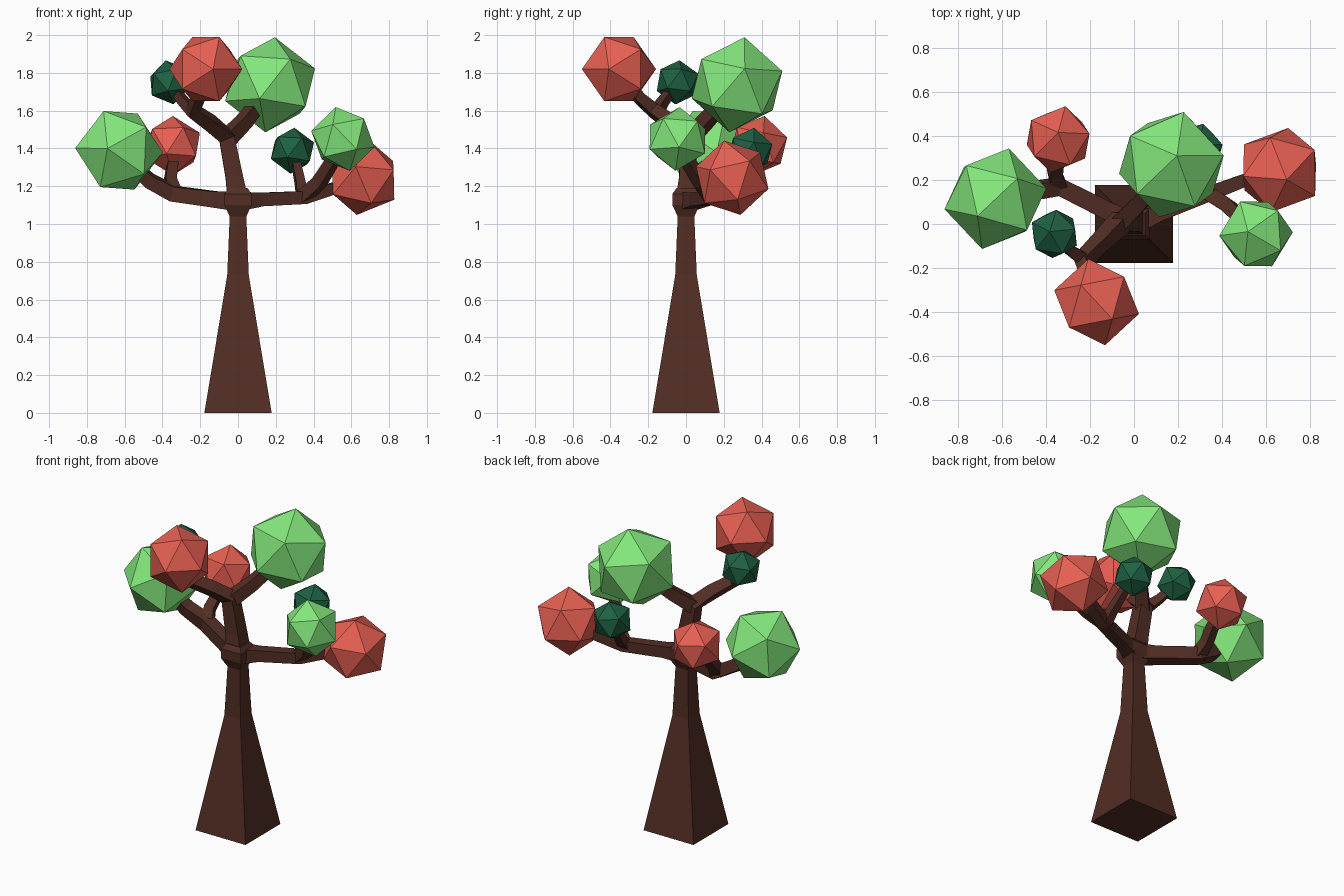
import bpy, bmesh
from mathutils import Vector, Matrix

if "Cube" in bpy.data.objects:
    bpy.data.objects.remove(bpy.data.objects["Cube"])


def material(name, rgb):
    m = bpy.data.materials.new(name)
    m.diffuse_color = (*rgb, 1)
    m.use_nodes = True
    m.node_tree.nodes["Principled BSDF"].inputs["Base Color"].default_value = m.diffuse_color
    return m


BARK = material("bark", (0.085, 0.027, 0.018))
LIGHT = material("light_green", (0.23, 0.80, 0.20))
DARK = material("dark_green", (0.013, 0.12, 0.055))
RED = material("red", (0.80, 0.115, 0.085))


def finish(bm, name, mat):
    bmesh.ops.recalc_face_normals(bm, faces=bm.faces)
    me = bpy.data.meshes.new(name)
    bm.to_mesh(me)
    bm.free()
    me.materials.append(mat)
    ob = bpy.data.objects.new(name, me)
    bpy.context.collection.objects.link(ob)
    return ob


def limb(name, path):
    """Square tapered tube along (x, y, z, half_width) points."""
    bm = bmesh.new()
    pts = [Vector(p[:3]) for p in path]
    side, rings = None, []
    for i, p in enumerate(pts):
        d = (pts[min(i + 1, len(pts) - 1)] - pts[max(i - 1, 0)]).normalized()
        if side is None:
            side = Vector((1, 0, 0)) if abs(d.z) > 0.8 else Vector((0, 0, 1)).cross(d)
        side = (side - d * side.dot(d)).normalized()
        up = d.cross(side)
        r = path[i][3]
        rings.append([bm.verts.new(p + side * a * r + up * b * r)
                      for a, b in ((1, 1), (-1, 1), (-1, -1), (1, -1))])
    for lo, hi in zip(rings, rings[1:]):
        for k in range(4):
            n = (k + 1) % 4
            bm.faces.new((lo[k], lo[n], hi[n], hi[k]))
    bm.faces.new(rings[0])
    bm.faces.new(rings[-1])
    return finish(bm, name, BARK)


def frame(a, b):
    """Rotation whose columns follow direction a, then b."""
    a = Vector(a).normalized()
    c = a.cross(Vector(b)).normalized()
    return Matrix((a, c.cross(a), c)).transposed()


def foliage(name, mat, centre, radius, a, b):
    """Icosahedron with one corner along a and a neighbouring corner towards b."""
    bm = bmesh.new()
    bmesh.ops.create_icosphere(bm, subdivisions=1, radius=radius)
    top = max(bm.verts, key=lambda v: v.co.z)
    near = top.link_edges[0].other_vert(top)
    rot = frame(a, b) @ frame(top.co, near.co).transposed()
    bmesh.ops.transform(bm, matrix=Matrix.Translation(centre) @ rot.to_4x4(), verts=bm.verts)
    return finish(bm, name, mat)


# Trunk with flared fork
limb("trunk", [(0, 0, 0, 0.178), (0, 0, 0.73, 0.057), (0, 0, 1.04, 0.044),
               (0, 0, 1.10, 0.072), (0, 0, 1.16, 0.072), (0, 0, 1.19, 0.05)])

# Left bough and its twigs
limb("left_bough", [(0, 0, 1.12, 0.05), (-0.12, 0.06, 1.13, 0.042), (-0.34, 0.17, 1.16, 0.04),
                    (-0.47, 0.15, 1.23, 0.036), (-0.60, 0.12, 1.35, 0.03)])
limb("left_twig", [(-0.34, 0.17, 1.16, 0.036), (-0.36, 0.23, 1.23, 0.03), (-0.34, 0.36, 1.37, 0.025)])

# Right bough and its twigs
limb("right_bough", [(0, 0, 1.12, 0.05), (0.12, 0.05, 1.13, 0.036), (0.35, 0.14, 1.14, 0.034),
                     (0.48, 0.19, 1.18, 0.03), (0.62, 0.24, 1.23, 0.025)])
limb("right_front_twig", [(0.34, 0.14, 1.14, 0.034), (0.43, 0.08, 1.22, 0.032), (0.53, -0.02, 1.38, 0.027)])
limb("right_back_twig", [(0.34, 0.14, 1.14, 0.03), (0.33, 0.20, 1.21, 0.025), (0.30, 0.32, 1.36, 0.02)])

# Upper bough and its twigs
limb("upper_bough", [(0, 0, 1.12, 0.055), (-0.02, 0.01, 1.25, 0.046), (-0.06, 0.01, 1.46, 0.042),
                     (-0.14, -0.07, 1.53, 0.036), (-0.24, -0.17, 1.60, 0.032),
                     (-0.21, -0.25, 1.67, 0.028), (-0.18, -0.33, 1.78, 0.025)])
limb("upper_right_twig", [(-0.06, 0.01, 1.45, 0.04), (0.03, 0.10, 1.54, 0.036), (0.14, 0.23, 1.68, 0.03)])
limb("upper_left_twig", [(-0.23, -0.16, 1.59, 0.03), (-0.29, -0.12, 1.65, 0.024), (-0.35, -0.06, 1.73, 0.02)])

# Leaf clusters
foliage("left_leaves", LIGHT, (-0.63, 0.115, 1.39), 0.237, (0.06, 0.225, -0.01), (0.22, 0.01, -0.01))
foliage("left_red_leaves", RED, (-0.345, 0.385, 1.415), 0.16, (0.0, 0.03, 0.15), (0.12, 0.03, 0.1))
foliage("upper_red_leaves", RED, (-0.17, -0.355, 1.82), 0.2, (0.035, -0.18, 0.0), (0.195, -0.07, 0))
foliage("upper_dark_leaves", DARK, (-0.362, -0.045, 1.75), 0.119, (-0.02, 0.01, 0.11), (0.1, 0.02, 0.05))
foliage("upper_leaves", LIGHT, (0.17, 0.27, 1.737), 0.256, (0.025, 0.04, 0.25), (0.235, 0.04, 0.08))
foliage("right_leaves", LIGHT, (0.555, -0.045, 1.45), 0.173, (-0.035, 0.01, 0.16), (0.12, -0.08, 0.1))
foliage("right_dark_leaves", DARK, (0.288, 0.34, 1.388), 0.124, (0.01, 0.02, 0.12), (0.1, 0.02, 0.05))
foliage("right_red_leaves", RED, (0.662, 0.245, 1.245), 0.204, (0.03, -0.04, 0.18), (0.17, 0.1, 0.09))
